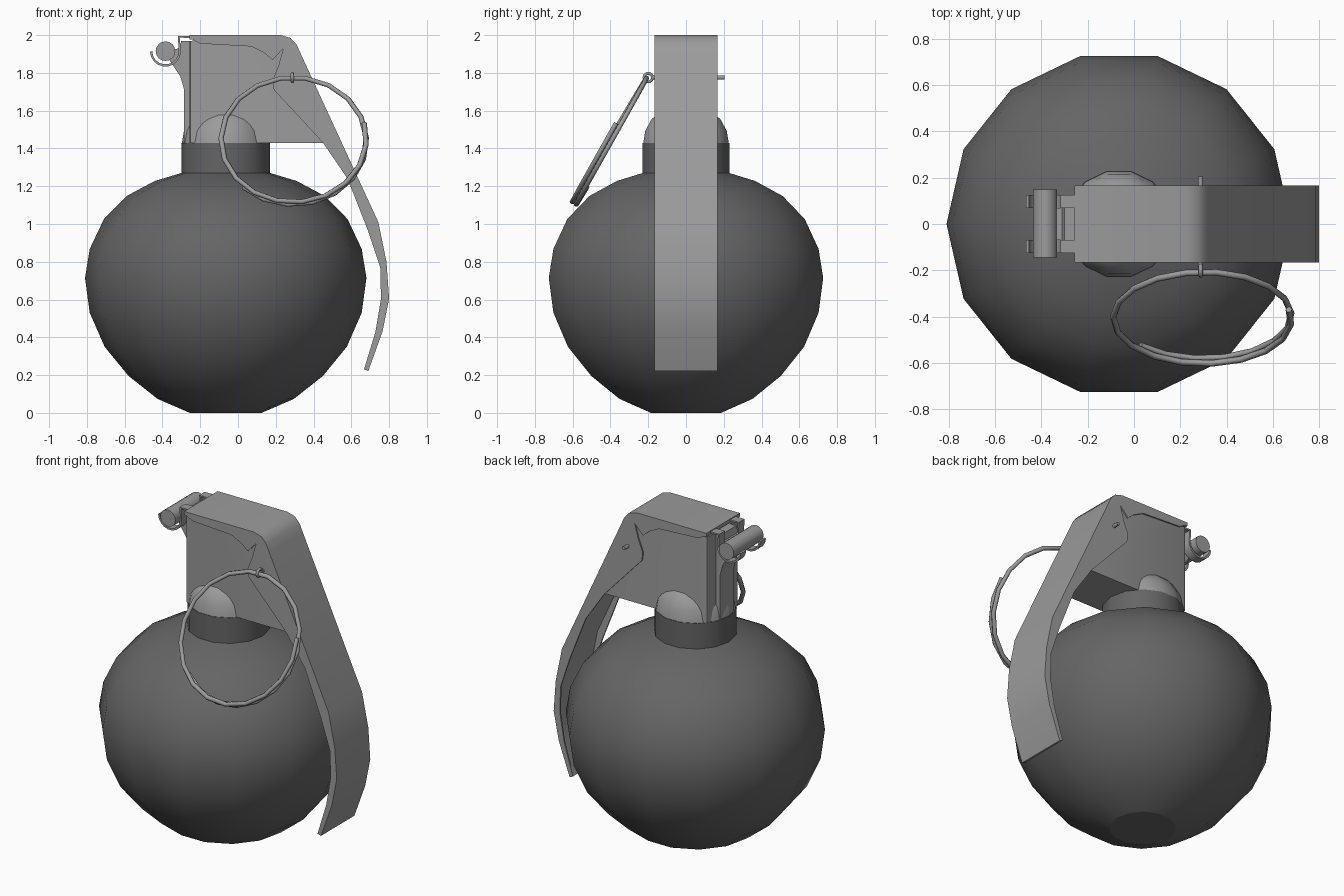
import bpy, bmesh, math
from mathutils import Vector, Matrix

if "Cube" in bpy.data.objects:
    bpy.data.objects.remove(bpy.data.objects["Cube"], do_unlink=True)


def material(name, value):
    m = bpy.data.materials.new(name)
    m.use_nodes = True
    colour = (value, value, value, 1)
    m.diffuse_color = colour
    m.node_tree.nodes["Principled BSDF"].inputs["Base Color"].default_value = colour
    return m


DARK = material("dark grey", 0.13)
METAL = material("metal grey", 0.33)
AXIS_X = -0.065   # centre line of the body
SIDES = 14


def finish(bm, name, mat, angle=35):
    bmesh.ops.recalc_face_normals(bm, faces=bm.faces)
    mesh = bpy.data.meshes.new(name)
    bm.to_mesh(mesh)
    bm.free()
    mesh.materials.append(mat)
    ob = bpy.data.objects.new(name, mesh)
    bpy.context.collection.objects.link(ob)
    bpy.ops.object.select_all(action="DESELECT")
    ob.select_set(True)
    bpy.context.view_layer.objects.active = ob
    bpy.ops.object.shade_smooth_by_angle(angle=math.radians(angle))
    return ob


def lathe(name, profile, mat):
    """Turn (radius, height) points about the body axis; end caps keep hard rims."""
    bm = bmesh.new()
    rings = []
    for r, z in profile:
        rings.append([bm.verts.new((AXIS_X + r * math.cos(a), r * math.sin(a), z))
                      for a in (math.tau * i / SIDES for i in range(SIDES))])
    for low, high in zip(rings, rings[1:]):
        for i in range(SIDES):
            j = (i + 1) % SIDES
            bm.faces.new((low[i], low[j], high[j], high[i]))
    caps = [bm.faces.new(rings[0]), bm.faces.new(rings[-1])]
    bmesh.ops.recalc_face_normals(bm, faces=bm.faces)
    bmesh.ops.split_edges(bm, edges=list({e for f in caps for e in f.edges}))
    return finish(bm, name, mat)


def slab(bm, outline, y0, y1):
    """Extrude an x-z outline from y0 to y1."""
    face = bm.faces.new([bm.verts.new((x, y0, z)) for x, z in outline])
    out = bmesh.ops.extrude_face_region(bm, geom=[face])
    moved = [g for g in out["geom"] if isinstance(g, bmesh.types.BMVert)]
    bmesh.ops.translate(bm, verts=moved, vec=(0, y1 - y0, 0))


def ribbon(path, thickness):
    """Outline of a strip lying on the right-hand side of a path."""
    pts = [Vector(p) for p in path]
    inner = []
    for i, p in enumerate(pts):
        d = pts[min(i + 1, len(pts) - 1)] - pts[max(i - 1, 0)]
        inner.append(p + Vector((d.y, -d.x)).normalized() * thickness)
    return [tuple(p) for p in pts + inner[::-1]]


def rod(name, start, end, radius, sides):
    a, b = Vector(start), Vector(end)
    bm = bmesh.new()
    turn = (b - a).to_track_quat("Z", "Y").to_matrix().to_4x4()
    bmesh.ops.create_cone(bm, cap_ends=True, segments=sides, radius1=radius, radius2=radius,
                          depth=(b - a).length, matrix=Matrix.Translation((a + b) / 2) @ turn)
    return finish(bm, name, METAL, 50)


def wire(name, points, radius, closed=False):
    curve = bpy.data.curves.new(name, "CURVE")
    curve.dimensions = "3D"
    curve.bevel_depth = radius
    curve.bevel_resolution = 1
    curve.use_fill_caps = True
    curve.materials.append(METAL)
    spline = curve.splines.new("POLY")
    spline.points.add(len(points) - 1)
    for sp, p in zip(spline.points, points):
        sp.co = (*p, 1)
    spline.use_cyclic_u = closed
    spline.use_smooth = True
    ob = bpy.data.objects.new(name, curve)
    bpy.context.collection.objects.link(ob)
    return ob


# Round body and neck
lathe("body", [(0.19, 0), (0.361, 0.074), (0.515, 0.196), (0.641, 0.35), (0.72, 0.53),
               (0.745, 0.714), (0.72, 0.868), (0.645, 1.026), (0.525, 1.148),
               (0.375, 1.228), (0.235, 1.27)], DARK)
lathe("neck", [(0.235, 1.26), (0.235, 1.43)], DARK)

# Dome on the neck, showing at both sides of the head
dome = [(0.232 * math.cos(a), 1.43 + 0.21 * math.sin(a))
        for a in (math.radians(d) for d in (0, 18, 36, 54, 72, 85))]
lathe("neck_dome", dome, METAL)

# Head block
bm = bmesh.new()
slab(bm, [(-0.257, 1.43), (-0.257, 1.97), (0.22, 1.975), (0.29, 1.93), (0.32, 1.86),
          (0.5, 1.47), (0.45, 1.43)], -0.157, 0.157)
corners = [e for e in bm.edges if all(v.co.x < -0.25 for v in e.verts)
           and abs(e.verts[0].co.z - e.verts[1].co.z) > 0.3]
bmesh.ops.bevel(bm, geom=corners, offset=0.02, segments=2, affect="EDGES", profile=0.5)
finish(bm, "head_block", METAL)

# Bracket carrying the hinge axle
bm = bmesh.new()
slab(bm, [(-0.24, 1.43), (-0.285, 1.43), (-0.285, 1.71), (-0.305, 1.78), (-0.365, 1.87),
          (-0.37, 1.92), (-0.31, 1.93), (-0.3, 1.97), (-0.24, 1.97)], -0.07, 0.07)
finish(bm, "hinge_bracket", METAL)
HINGE = Vector((-0.384, 1.915))
rod("hinge_axle", (HINGE.x, -0.145, HINGE.y), (HINGE.x, 0.15, HINGE.y), 0.052, 16)

# Hooks of the lever curling under the axle
hook = [(-0.25, 1.995), (-0.318, 1.995)]
hook += [(HINGE.x + 0.07 * math.cos(a), HINGE.y + 0.07 * math.sin(a))
         for a in (math.radians(-20 * i) for i in range(10))]
bm = bmesh.new()
for y in (-0.125, 0.07):
    slab(bm, ribbon(hook, -0.012), y, y + 0.055)
finish(bm, "lever_hooks", METAL)

# Lever plate
outer = [(-0.257, 2.0), (0.225, 2.0), (0.278, 1.985), (0.31, 1.95), (0.333, 1.9),
         (0.743, 1.01), (0.786, 0.8), (0.8, 0.605), (0.765, 0.43), (0.69, 0.222)]
bm = bmesh.new()
slab(bm, ribbon(outer, 0.022), -0.165, 0.165)
finish(bm, "lever_plate", METAL)

# Folded side flanges of the lever
inner = [(0.667, 0.23), (0.728, 0.43), (0.757, 0.605), (0.753, 0.77), (0.69, 0.96),
         (0.58, 1.24), (0.45, 1.43), (0.19, 1.71), (0.183, 1.76), (0.215, 1.84),
         (0.24, 1.93), (0.183, 1.868), (0.14, 1.905), (0.07, 1.94), (-0.2, 1.955),
         (-0.257, 1.985)]
bm = bmesh.new()
for y in (-0.166, 0.156):
    slab(bm, outer + inner, y, y + 0.01)
finish(bm, "lever_flanges", METAL)

# Safety pin with its eye
PIN = Vector((0.288, -0.2, 1.775))
rod("safety_pin", (PIN.x, -0.185, PIN.z), (PIN.x, 0.205, PIN.z), 0.011, 8)
eye = [PIN + Vector((0, math.cos(a), math.sin(a))) * 0.023
       for a in (math.tau * i / 10 for i in range(10))]
wire("pin_eye", eye, 0.009, closed=True)

# Split pull ring: about one and a half turns, hanging at a slant
centre = Vector((0.295, -0.395, 1.44))
up = Vector((0, 0.5, 0.866))
normal = Vector((0, -0.866, 0.5))
START, SWEEP, STEPS = 226, 508, 26
coil = []
for i in range(STEPS + 1):
    a = math.radians(START + SWEEP * i / STEPS)
    coil.append(centre + Vector((1, 0, 0)) * 0.385 * math.cos(a)
                + up * 0.385 * math.sin(a) + normal * (0.035 * i / STEPS - 0.01))
wire("pull_ring", coil, 0.014)
